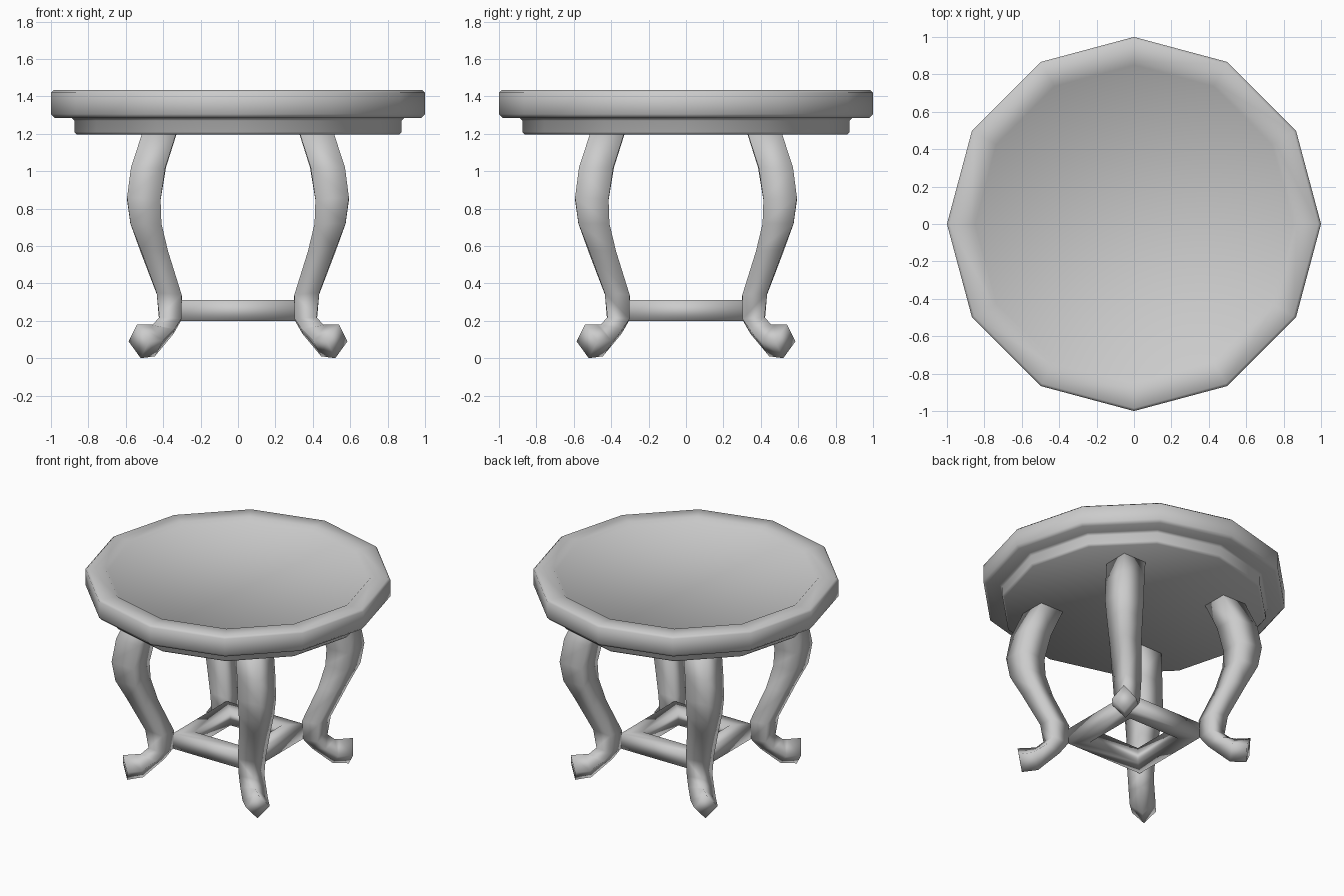
import bpy
import bmesh
import math

if "Cube" in bpy.data.objects:
    bpy.data.objects.remove(bpy.data.objects["Cube"])

GREY = (0.6, 0.6, 0.6, 1.0)
mat = bpy.data.materials.new("plain grey")
mat.use_nodes = True
mat.diffuse_color = GREY
mat.node_tree.nodes["Principled BSDF"].inputs["Base Color"].default_value = GREY


def loft(name, rings, closed=False, smooth_angle=180):
    """Skin a list of point rings, capping the ends unless the loop is closed."""
    bm = bmesh.new()
    loops = [[bm.verts.new(p) for p in ring] for ring in rings]
    pairs = list(zip(loops, loops[1:]))
    if closed:
        pairs.append((loops[-1], loops[0]))
    else:
        bm.faces.new(loops[0])
        bm.faces.new(loops[-1])
    for a, b in pairs:
        for i in range(len(a)):
            j = (i + 1) % len(a)
            bm.faces.new((a[i], a[j], b[j], b[i]))
    bmesh.ops.recalc_face_normals(bm, faces=bm.faces)
    mesh = bpy.data.meshes.new(name)
    bm.to_mesh(mesh)
    bm.free()
    mesh.materials.append(mat)
    obj = bpy.data.objects.new(name, mesh)
    bpy.context.collection.objects.link(obj)
    bpy.ops.object.select_all(action="DESELECT")
    bpy.context.view_layer.objects.active = obj
    obj.select_set(True)
    bpy.ops.object.shade_smooth_by_angle(angle=math.radians(smooth_angle))
    return obj


def polygon(radius, z, sides=12):
    return [(radius * math.cos(math.tau * i / sides),
             radius * math.sin(math.tau * i / sides), z) for i in range(sides)]


# Twelve-sided top: apron, overhanging slab, rim and shallow recessed panel
top_profile = [(0.86, 1.195), (0.875, 1.21), (0.875, 1.27), (0.89, 1.285),
               (0.98, 1.285), (1.0, 1.305), (1.0, 1.42), (0.985, 1.433),
               (0.87, 1.433), (0.85, 1.415)]
loft("table_top", [polygon(r, z) for r, z in top_profile], smooth_angle=60)

# Leg stations: outer offset, outer z, inner offset, inner z, half width
stations = [(0.51, 1.21, 0.325, 1.21, 0.09),
            (0.572, 1.02, 0.385, 1.02, 0.09),
            (0.593, 0.86, 0.415, 0.84, 0.09),
            (0.575, 0.72, 0.41, 0.72, 0.083),
            (0.52, 0.58, 0.375, 0.56, 0.074),
            (0.435, 0.35, 0.3, 0.33, 0.066),
            (0.42, 0.22, 0.305, 0.2, 0.06),
            (0.455, 0.18, 0.345, 0.13, 0.06),
            (0.475, 0.18, 0.445, 0.01, 0.06),
            (0.54, 0.18, 0.52, 0.0, 0.055)]


def leg_ring(sx, sy, outer, z_out, inner, z_in, half):
    mid, z_mid = (outer + inner) / 2, (z_out + z_in) / 2
    return [(sx * outer, sy * outer, z_out),
            (sx * (mid + half), sy * (mid - half), z_mid),
            (sx * inner, sy * inner, z_in),
            (sx * (mid - half), sy * (mid + half), z_mid)]


# Four curved legs on the diagonals
for side, sx in (("left", 1), ("right", -1)):
    for end, sy in (("front", -1), ("back", 1)):
        loft(f"{end}_{side}_leg", [leg_ring(sx, sy, *s) for s in stations])

# Square stretcher frame joining the legs
section = [(0.305, 0.2), (0.305, 0.31), (0.205, 0.31), (0.205, 0.2)]
corners = ((1, 1), (-1, 1), (-1, -1), (1, -1))
loft("stretcher_frame",
     [[(sx * r, sy * r, z) for r, z in section] for sx, sy in corners],
     closed=True, smooth_angle=95)
